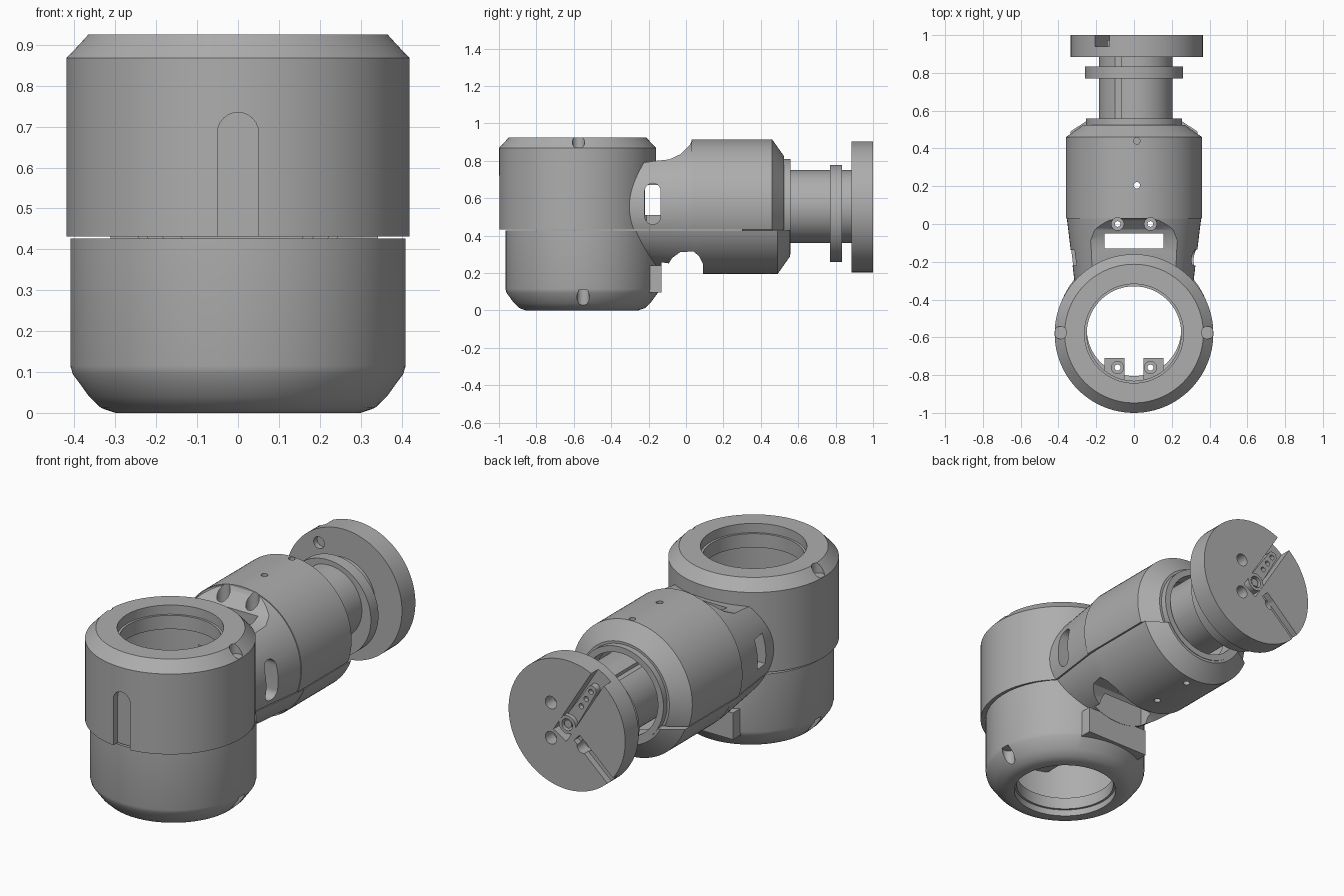
import bpy, bmesh, math
from mathutils import Vector

cube = bpy.data.objects.get("Cube")
if cube:
    bpy.data.objects.remove(cube)

grey = bpy.data.materials.new("satin grey")
grey.use_nodes = True
TONE = (0.42, 0.42, 0.42, 1)
grey.diffuse_color = TONE
grey.node_tree.nodes["Principled BSDF"].inputs["Base Color"].default_value = TONE
AXIS_Z = 0.555      # height of the horizontal barrel axis
SPLIT = 0.43        # seam between the two shells


def make(name, bm):
    bmesh.ops.recalc_face_normals(bm, faces=bm.faces)
    me = bpy.data.meshes.new(name)
    bm.to_mesh(me)
    bm.free()
    me.materials.append(grey)
    ob = bpy.data.objects.new(name, me)
    bpy.context.collection.objects.link(ob)
    return ob


def lathe(name, prof, loc, axis="Z", ring=False, n=96):
    """Revolve (radius, height) points; capped solid, or closed ring."""
    bm = bmesh.new()
    rows = []
    for r, h in prof:
        row = []
        for i in range(n):
            a = 2 * math.pi * i / n
            c, s = r * math.cos(a), r * math.sin(a)
            p = Vector((c, s, h)) if axis == "Z" else Vector((c, h, s))
            row.append(bm.verts.new(p + Vector(loc)))
        rows.append(row)
    pairs = list(zip(rows, rows[1:]))
    if ring:
        pairs.append((rows[-1], rows[0]))
    else:
        bm.faces.new(rows[0])
        bm.faces.new(rows[-1])
    for lo, hi in pairs:
        for i in range(n):
            j = (i + 1) % n
            bm.faces.new((lo[i], lo[j], hi[j], hi[i]))
    return make(name, bm)


def rod(name, r, loc, h0, h1, axis="Z", n=32):
    return lathe(name, [(r, h0), (r, h1)], loc, axis, n=n)


def prism(name, pts, d0, d1, axis="X"):
    """Extrude 2D points along X (points are y, z) or Y (points are x, z)."""
    bm = bmesh.new()
    ends = []
    for d in (d0, d1):
        ends.append([bm.verts.new((d, u, v) if axis == "X" else (u, d, v)) for u, v in pts])
    bm.faces.new(ends[0])
    bm.faces.new(ends[1])
    for i in range(len(pts)):
        j = (i + 1) % len(pts)
        bm.faces.new((ends[0][i], ends[0][j], ends[1][j], ends[1][i]))
    return make(name, bm)


def box(name, x0, x1, y0, y1, z0, z1):
    return prism(name, [(y0, z0), (y1, z0), (y1, z1), (y0, z1)], x0, x1)


def stadium(c, z0, z1, w, n=12):
    """Upright slot outline with round ends."""
    arc = [math.pi * i / n for i in range(n + 1)]
    return ([(c + w * math.cos(a), z1 - w + w * math.sin(a)) for a in arc] +
            [(c - w * math.cos(a), z0 + w - w * math.sin(a)) for a in arc])


def combine(ob, others, op):
    for other in others:
        mod = ob.modifiers.new("bool", "BOOLEAN")
        mod.operation, mod.solver, mod.object = op, "EXACT", other
        deps = bpy.context.evaluated_depsgraph_get()
        me = bpy.data.meshes.new_from_object(ob.evaluated_get(deps))
        ob.modifiers.clear()
        ob.data = me
        bpy.data.objects.remove(other)
    return ob


def shell(name, tower, cavity, cy, neck, y0, y1, clip, extra, cuts):
    """Half housing: upright tower, tapered neck and horizontal barrel."""
    ob = lathe(name, tower, (0, cy, 0))
    link = prism("neck", neck, -0.5, 0.5)
    taper = lathe("taper", [(0.295, -0.47), (0.358, 0.05), (0.358, 0.2)], (0, 0, AXIS_Z), "Y")
    combine(link, [taper], "INTERSECT")
    barrel = lathe("barrel", [(0.36, y0), (0.36, y1 - 0.065), (0.268, y1)], (0, 0, AXIS_Z), "Y")
    combine(ob, [link, barrel] + extra, "UNION")
    hollow = lathe("hollow", cavity, (0, cy, 0))
    bore = lathe("bore", [(0.3, 0.07), (0.3, 0.44), (0.238, 0.44), (0.238, 0.7)],
                 (0, 0, AXIS_Z), "Y")
    gap = box("gap", -0.155, 0.155, -0.13, -0.05, -0.2, 1.2)
    pins = [rod("pin", 0.017, (0.015, y, 0), -0.2, 1.2) for y in (0.205, 0.44)]
    pins += [rod("bolt", 0.015, (s * 0.087, 0, 0), -0.2, 1.2) for s in (-1, 1)]
    combine(ob, [hollow, bore, gap] + pins + cuts, "DIFFERENCE")
    return combine(ob, [box("clip", -1, 1, -2, 2, *clip)], "INTERSECT")


# Upper shell with front slot, side windows and screw pockets
cuts = [prism("slot", stadium(0, 0.2, 0.735, 0.05), -1.1, -0.96, "Y"),
        prism("window", stadium(-0.178, 0.46, 0.68, 0.043), 0.02, 0.6),
        box("window", -0.6, 0.03, -0.22, -0.137, 0.51, 0.67)]
for s in (-1, 1):
    cuts.append(rod("pocket", 0.033, (s * 0.39, -0.575, 0), 0.87, 1.1))
    cuts.append(rod("pocket", 0.033, (s * 0.087, 0, 0), 0.74, 1.1))
shell("upper_shell",
      [(0.42, 0.3), (0.42, 0.868), (0.367, 0.925)],
      [(0.37, 0.2), (0.37, 0.8), (0.25, 0.8), (0.25, 0.875), (0.262, 0.875), (0.262, 1.1)],
      -0.58,
      [(-0.45, 0.3), (0.1, 0.3), (0.1, 0.93), (0.045, 0.93), (0.02, 0.885), (-0.03, 0.835),
       (-0.09, 0.807), (-0.16, 0.8), (-0.45, 0.76)],
      0.03, 0.525, (SPLIT + 0.002, 1.5), [], cuts)

# Lower shell, set slightly back, with rounded base and arched neck
cuts = [rod("pocket", 0.033, (s * 0.385, -0.55, 0), -0.1, 0.11) for s in (-1, 1)]
shell("lower_shell",
      [(0.3, 0), (0.335, 0.012), (0.365, 0.04), (0.405, 0.095), (0.41, 0.115), (0.41, 0.6)],
      [(0.262, -0.1), (0.262, 0.035), (0.25, 0.035), (0.25, 0.1), (0.36, 0.14), (0.36, 0.7)],
      -0.555,
      [(-0.45, 0.6), (-0.45, 0.13), (-0.14, 0.14), (-0.11, 0.22), (-0.075, 0.28),
       (-0.03, 0.312), (0.04, 0.315), (0.07, 0.29), (0.12, 0.19), (0.12, 0.6)],
      0.09, 0.555, (-0.5, SPLIT - 0.004),
      [box("rear_pad", -0.19, 0.19, -0.4, -0.132, 0.095, 0.24)], cuts)

# Screw tabs inside the tower
for side, s in (("left", 1), ("right", -1)):
    for level, z0, z1 in (("upper", SPLIT + 0.002, 0.55), ("lower", 0.31, SPLIT - 0.004)):
        x0, x1 = sorted((s * 0.05, s * 0.155))
        tab = box(f"{level}_{side}_tab", x0, x1, -0.925, -0.71, z0, z1)
        holes = [rod("hole", 0.016, (s * 0.087, -0.76, 0), 0, 1)]
        if level == "upper":
            holes.append(rod("hole", 0.032, (s * 0.087, -0.76, 0), 0.51, 1))
        combine(tab, holes, "DIFFERENCE")

# Bearing, shaft and collar
lathe("bearing_ring", [(0.255, 0.46), (0.255, 0.558), (0.222, 0.558), (0.222, 0.46)],
      (0, 0, AXIS_Z), "Y", ring=True)
shaft = rod("shaft", 0.195, (0.01, 0, AXIS_Z), 0.3, 0.9, "Y", 96)
combine(shaft, [box("groove", -0.1, -0.07, 0.2, 1, 0.715, 0.9)], "DIFFERENCE")
rod("collar", 0.259, (0, 0, 0.518), 0.77, 0.835, "Y", 96)

# Output flange: arm pocket, radial groove, bolt holes
HUB = Vector((0.015, 0, 0.553))
flange = rod("flange", 0.35, HUB, 0.885, 1.0, "Y", 96)


def bar(name, angle, r0, r1, w0, w1, y0, y1):
    """Straight bar lying on the flange face, along a radial direction."""
    d = Vector((math.cos(angle), 0, math.sin(angle)))
    side = Vector((-d.z, 0, d.x))
    pts = [HUB + d * r + side * w for r, w in ((r0, -w0), (r1, -w1), (r1, w1), (r0, w0))]
    return prism(name, [(p.x, p.z) for p in pts], y0, y1, "Y")


def polar(r, angle):
    return HUB + Vector((math.cos(angle), 0, math.sin(angle))) * r


ARM, GROOVE = math.radians(122), math.radians(222)
cuts = [bar("pocket", ARM, -0.08, 0.5, 0.045, 0.045, 0.94, 1.1),
        bar("groove", GROOVE, 0.08, 0.5, 0.025, 0.025, 0.965, 1.1),
        rod("counterbore", 0.032, polar(0.28, ARM), 0.8, 0.915, "Y")]
cuts += [rod("bolt", 0.034, polar(0.135, math.radians(a)), 0.93, 1.1, "Y")
         for a in (45, 225, 315)]
combine(flange, cuts, "DIFFERENCE")

# Drive arm seated in the flange pocket
arm = bar("drive_arm", ARM, 0, 0.25, 0.038, 0.026, 0.938, 0.975)
combine(arm, [rod("tip", 0.026, polar(0.25, ARM), 0.938, 0.975, "Y")], "UNION")
combine(arm, [rod("hole", 0.014, polar(r, ARM), 0.95, 1.1, "Y")
              for r in (0.13, 0.185, 0.24)], "DIFFERENCE")
lathe("drive_hub", [(0.05, 0.938), (0.05, 0.998), (0.032, 0.998), (0.032, 0.938)],
      HUB, "Y", ring=True, n=40)
rod("drive_screw", 0.022, HUB, 0.938, 0.99, "Y", 16)

# Smooth shading with crisp edges
for ob in bpy.context.collection.objects:
    if ob.type == "MESH" and ob.data.materials and ob.data.materials[0] == grey:
        bpy.ops.object.select_all(action="DESELECT")
        ob.select_set(True)
        bpy.context.view_layer.objects.active = ob
        bpy.ops.object.shade_smooth_by_angle(angle=math.radians(25))
